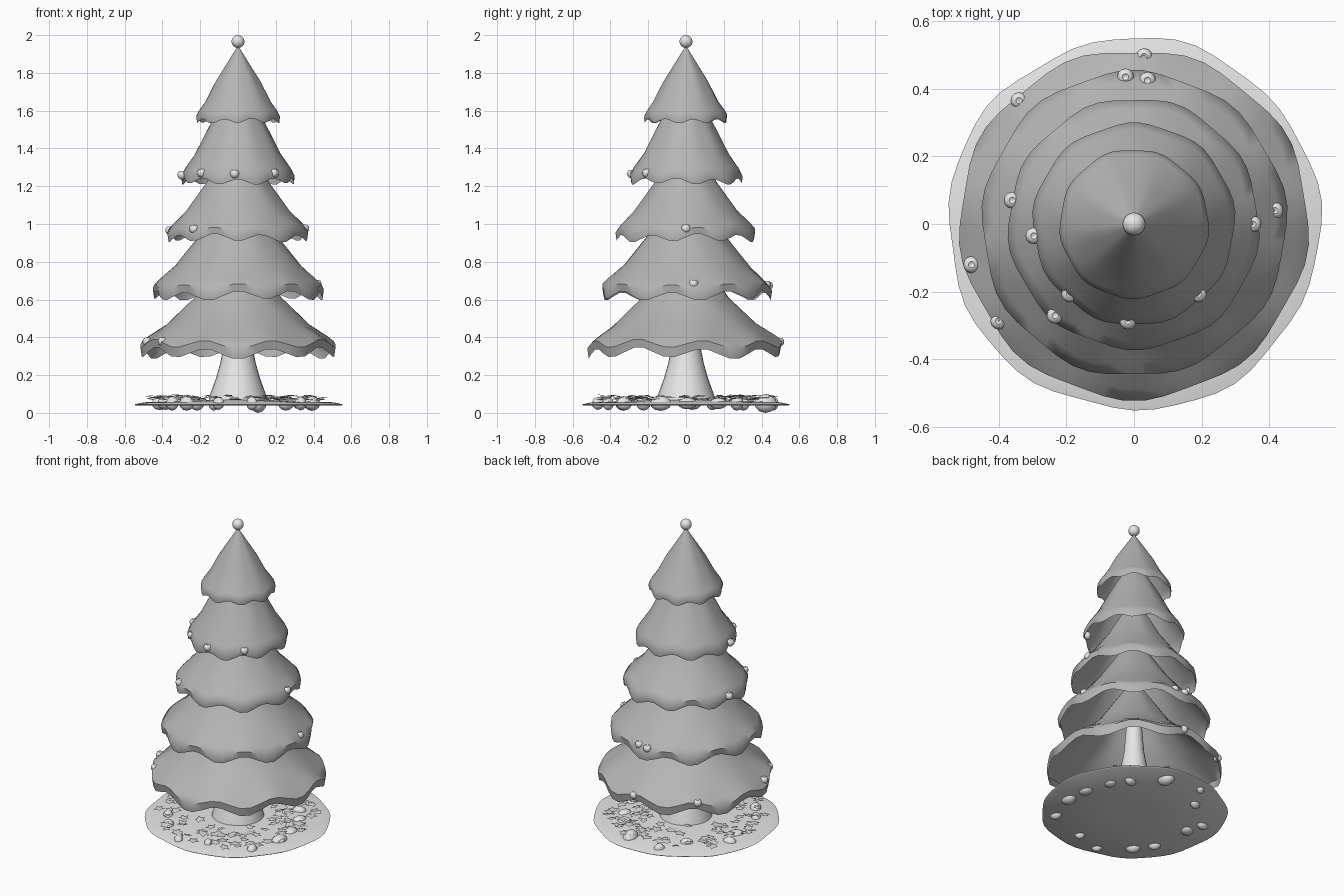
import bpy, bmesh, math, random
from mathutils import Matrix, Vector

random.seed(7)
if "Cube" in bpy.data.objects:
    bpy.data.objects.remove(bpy.data.objects["Cube"], do_unlink=True)


def material(name, v):
    m = bpy.data.materials.new(name)
    m.use_nodes = True
    m.diffuse_color = (v, v, v, 1)
    m.node_tree.nodes["Principled BSDF"].inputs["Base Color"].default_value = (v, v, v, 1)
    return m


FOLIAGE = material("mid grey foliage", 0.46)
LIGHT = material("light grey", 0.8)
LITTER = material("soft grey leaves", 0.66)


def finish(name, bm, mat, smooth=True):
    mesh = bpy.data.meshes.new(name)
    bm.to_mesh(mesh)
    bm.free()
    mesh.materials.append(mat)
    ob = bpy.data.objects.new(name, mesh)
    bpy.context.scene.collection.objects.link(ob)
    if smooth:
        bpy.ops.object.select_all(action="DESELECT")
        ob.select_set(True)
        bpy.context.view_layer.objects.active = ob
        bpy.ops.object.shade_smooth_by_angle(angle=math.radians(50))
    return ob


def loft(profile, sides, shape, cap=False):
    """Join rings made from (radius, height) pairs; shape(i, angle) gives (scale, lift)."""
    bm = bmesh.new()
    rings = []
    for i, (r, z) in enumerate(profile):
        ring = []
        for k in range(sides):
            a = math.tau * k / sides
            scale, lift = shape(i, a)
            ring.append(bm.verts.new((r * scale * math.cos(a), r * scale * math.sin(a), z + lift)))
        rings.append(ring)
    for low, high in zip(rings, rings[1:]):
        for k in range(sides):
            n = (k + 1) % sides
            bm.faces.new((low[k], high[k], high[n], low[n]))
    if cap:
        bm.faces.new(rings[0])
        bm.faces.new(rings[-1])
    bmesh.ops.recalc_face_normals(bm, faces=bm.faces[:])
    return bm


# Foliage: five hollow, pleated skirts (rim radius, rim height, neck radius, neck height, top)
TIERS = [(0.515, 0.365, 0.23, 0.61, 0.95), (0.45, 0.665, 0.205, 0.94, 1.25),
         (0.37, 0.965, 0.165, 1.22, 1.52), (0.298, 1.26, 0.145, 1.53, 1.78),
         (0.22, 1.575, 0.118, 1.755, 1.94)]
LOBES = 9
for t, (rim, z, neck, neck_z, top) in enumerate(TIERS):
    mid = (neck + 0.53 * (rim - neck), neck_z - 0.59 * (neck_z - z))
    edge = (mid[0] + 0.72 * (rim - mid[0]), mid[1] - 0.66 * (mid[1] - z))
    lip = (rim * 0.985, z - 0.015 - 0.065 * rim)
    profile = [(0.003, top), (neck, neck_z), mid, edge, (rim, z), lip]
    pleat = [0, 0.012, 0.022, 0.022, 0.014, 0.014]
    drop = [rim * d for d in (0, 0, 0.015, 0.03, 0.04, 0.05)]
    turn = -math.pi / 2 + (t % 2) * math.pi / LOBES

    def skirt(i, a):
        wave = math.cos(LOBES * (a - turn))
        drift = math.sin(3 * a + t * 2)
        return 1 + pleat[i] * (wave + 0.3 * drift), -drop[i] * (wave + 0.25 * drift)

    finish(f"foliage_tier_{t + 1}", loft(profile, LOBES * 6, skirt), FOLIAGE)

# Flared trunk
trunk = [(0.16, 0.045), (0.147, 0.1), (0.118, 0.18), (0.095, 0.26), (0.079, 0.34),
         (0.06, 0.45), (0.045, 0.65)]
finish("trunk", loft(trunk, 24, lambda i, a: (1, 0), True), LIGHT)

# Thin uneven ground disc
ground = [(0.12, 0.042), (0.54, 0.038), (0.55, 0.045), (0.5, 0.056), (0.3, 0.064), (0.12, 0.068)]
finish("ground", loft(ground, 56, lambda i, a: (
    1 + 0.01 * math.sin(5 * a + 1) + 0.008 * math.sin(11 * a), 0), True), LIGHT)

# Ball on the tip
bm = bmesh.new()
bmesh.ops.create_uvsphere(bm, u_segments=20, v_segments=12, radius=0.034,
                          matrix=Matrix.Translation((0, 0, 1.966)))
finish("top_ball", bm, LIGHT)

# Small round fruits with a dimpled top, sitting on the rims
FRUITS = {0: [(-0.34, 0.365), (0.03, 0.495), (-0.4, -0.287), (-0.48, -0.12)],
          1: [(-0.025, 0.435), (0.04, 0.425), (0.417, 0.04)],
          2: [(0.352, 0), (-0.36, 0.07), (-0.233, -0.27)],
          3: [(-0.296, -0.035), (-0.19, -0.207), (-0.018, -0.287), (0.19, -0.207)]}
bm = bmesh.new()
for tier, spots in FRUITS.items():
    for x, y in spots:
        ball = bmesh.ops.create_uvsphere(bm, u_segments=12, v_segments=8, radius=0.025)["verts"]
        for v in ball:
            near = max(0, 1 - v.co.xy.length / 0.012)
            if v.co.z > 0:
                v.co.z -= 0.012 * near
        slope = 0.6 * max(0, TIERS[tier][0] - math.hypot(x, y))
        bmesh.ops.translate(bm, verts=ball, vec=(x, y, TIERS[tier][1] + slope))
finish("fruits", bm, LIGHT)

# Flattened stones bedded in the ground near its edge
bm = bmesh.new()
for k in range(14):
    a = math.tau * (k + 0.2) / 14 + random.uniform(-0.2, 0.2)
    r = random.uniform(0.36, 0.48)
    size = random.uniform(0.024, 0.046)
    half = 0.05 if k == 3 else random.uniform(0.03, 0.04)
    place = (Matrix.Translation((r * math.cos(a), r * math.sin(a), 0.05))
             @ Matrix.Rotation(random.uniform(0, 3), 4, "Z")
             @ Matrix.Diagonal((size * 1.35, size, half, 1)))
    bmesh.ops.create_icosphere(bm, subdivisions=2, radius=1, matrix=place)
finish("stones", bm, LIGHT)

# Fallen star-shaped leaves scattered around the trunk
bm = bmesh.new()
for k in range(120):
    a = random.uniform(0, math.tau)
    r = 0.17 + 0.31 * math.sqrt(random.random())
    size = random.uniform(0.028, 0.048)
    place = (Matrix.Translation((r * math.cos(a), r * math.sin(a), random.uniform(0.068, 0.092)))
             @ Matrix.Rotation(random.uniform(0, math.tau), 4, "Z")
             @ Matrix.Rotation(random.uniform(-0.25, 0.25), 4, "X"))
    hub = bm.verts.new(place @ Vector((0, 0, 0.004)))
    rim = []
    for j in range(10):
        b = math.tau * j / 10
        d = size * (0.5 if j % 2 else random.uniform(0.75, 1.1))
        rim.append(bm.verts.new(place @ Vector((d * math.cos(b), d * math.sin(b), 0))))
    for j in range(10):
        bm.faces.new((hub, rim[j], rim[(j + 1) % 10]))
finish("fallen_leaves", bm, LITTER, smooth=False)
